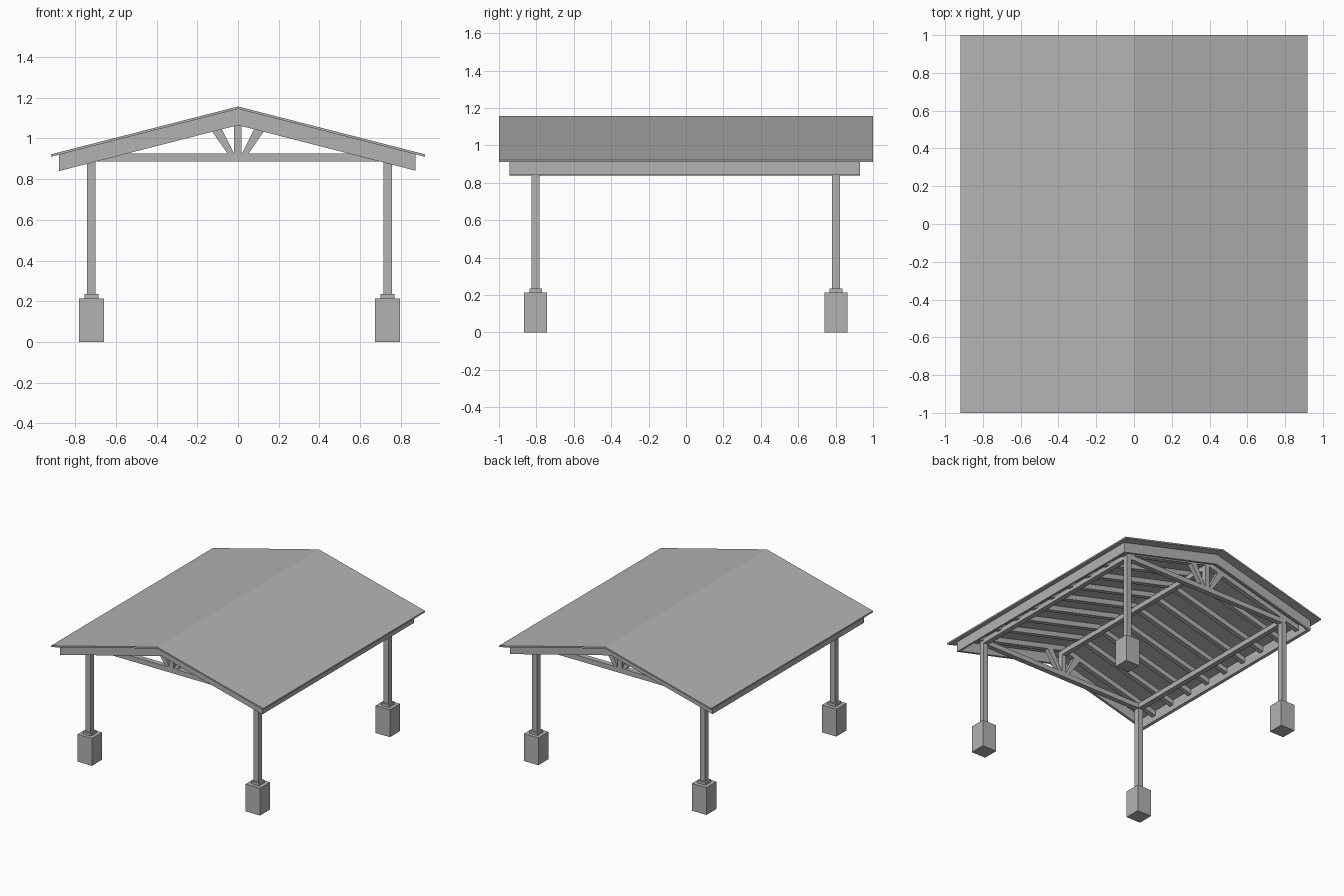
import bpy, bmesh, math
from mathutils import Vector

if "Cube" in bpy.data.objects:
    bpy.data.objects.remove(bpy.data.objects["Cube"])

grey = bpy.data.materials.new("plain_grey")
grey.diffuse_color = (0.45, 0.45, 0.45, 1)
grey.use_nodes = True
grey.node_tree.nodes["Principled BSDF"].inputs["Base Color"].default_value = grey.diffuse_color

SLOPE = 0.256      # roof pitch
UNDER = 1.145      # underside of the sheet at the ridge
EAVE_L, EAVE_R = -0.88, 0.872
FRONT, BACK = -0.945, 0.93
POST_X, POST_Y = (-0.72, 0.735), (-0.804, 0.802)


def finish(name, bm):
    bmesh.ops.recalc_face_normals(bm, faces=bm.faces)
    me = bpy.data.meshes.new(name)
    bm.to_mesh(me)
    bm.free()
    me.materials.append(grey)
    ob = bpy.data.objects.new(name, me)
    bpy.context.collection.objects.link(ob)
    return ob


def box(name, x0, x1, y0, y1, z0, z1):
    return extrude(name, [(x0, z0), (x1, z0), (x1, z1), (x0, z1)], y0, y1)


def extrude(name, profile, y0, y1):
    """Closed x-z outline pushed along y."""
    bm = bmesh.new()
    face = bm.faces.new([bm.verts.new((x, y0, z)) for x, z in profile])
    out = bmesh.ops.extrude_face_region(bm, geom=[face])
    moved = [v for v in out["geom"] if isinstance(v, bmesh.types.BMVert)]
    bmesh.ops.translate(bm, verts=moved, vec=(0, y1 - y0, 0))
    return finish(name, bm)


def gable(name, xl, xr, top, depth, y0, y1):
    """Chevron that follows the roof pitch."""
    t = [(x, top - SLOPE * abs(x)) for x in (xl, 0, xr)]
    extrude(name, t + [(x, z - depth) for x, z in reversed(t)], y0, y1)


# Roof sheet
gable("roof_sheet", -0.918, 0.918, UNDER + 0.012, 0.012, -1, 1)

# Barge boards and eave fascias
T = 0.02
gable("front_barge_board", EAVE_L, EAVE_R, UNDER, 0.08, FRONT, FRONT + T)
gable("back_barge_board", EAVE_L, EAVE_R, UNDER, 0.08, BACK - T, BACK)
for name, x0, x1 in (("left_fascia", EAVE_L, EAVE_L + T), ("right_fascia", EAVE_R - T, EAVE_R)):
    z0, z1 = (UNDER - SLOPE * abs(x) for x in (x0, x1))
    extrude(name, [(x0, z0), (x1, z1), (x1, z1 - 0.08), (x0, z0 - 0.08)], FRONT + T, BACK - T)

# Rafters, evenly spaced between the two trusses
for i in range(9):
    y = POST_Y[0] + (POST_Y[1] - POST_Y[0]) * i / 8
    gable(f"rafter_{i + 1}", EAVE_L + T, EAVE_R - T, UNDER, 0.04, y - 0.018, y + 0.018)

# Ridge beam and wall beams
box("ridge_beam", -0.02, 0.017, POST_Y[0] - 0.02, POST_Y[1] + 0.02, 1.066, 1.106)
for side, x in zip(("left", "right"), POST_X):
    box(side + "_wall_beam", x - 0.02, x + 0.02, POST_Y[0] - 0.02, POST_Y[1] + 0.02, 0.887, 0.926)

for end, y in zip(("front", "back"), POST_Y):
    # Truss: tie beam, king post and two struts
    y0, y1 = y - 0.02, y + 0.02
    box(end + "_tie_beam", POST_X[0] + 0.02, POST_X[1] - 0.02, y0, y1, 0.887, 0.926)
    box(end + "_king_post", -0.02, 0.017, y0, y1, 0.926, 1.066)
    for side, s in (("left", -1), ("right", 1)):
        profile = [(s * x, z) for x, z in ((0.02, 0.926), (0.052, 0.926), (0.15, 1.067), (0.097, 1.08))]
        extrude(f"{end}_{side}_strut", profile, y0 + 0.002, y1 - 0.002)
    # Posts on base plates and footings
    for side, x in zip(("left", "right"), POST_X):
        for part, r, z0, z1 in (("footing", 0.062, 0, 0.214), ("base_plate", 0.034, 0.214, 0.235),
                                ("post", 0.021, 0.235, 0.887)):
            box(f"{end}_{side}_{part}", x - r, x + r, y - r, y + r, z0, z1)
